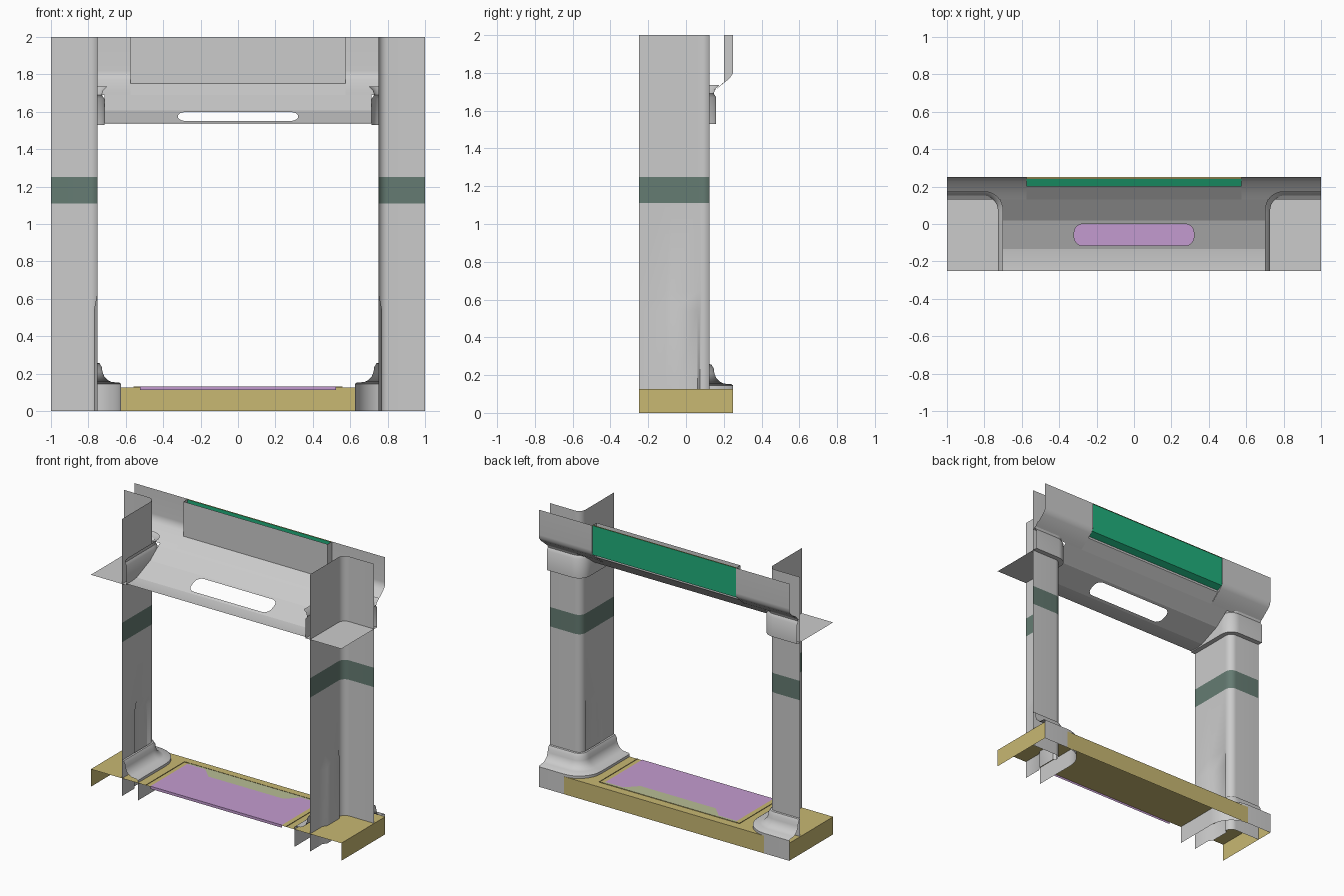
import bpy, bmesh
from math import sin, cos, pi

if "Cube" in bpy.data.objects:
    bpy.data.objects.remove(bpy.data.objects["Cube"])


def material(name, rgb):
    m = bpy.data.materials.new(name)
    m.diffuse_color = (*rgb, 1)
    m.use_nodes = True
    m.node_tree.nodes["Principled BSDF"].inputs["Base Color"].default_value = m.diffuse_color
    return m


YELLOW = material("sill_yellow", (0.58, 0.48, 0.17))
PURPLE = material("mat_purple", (0.55, 0.33, 0.63))
PALE = material("pale_green", (0.48, 0.51, 0.30))
STRIPE = material("stripe_green", (0.13, 0.20, 0.17))
GREEN = material("sign_green", (0.015, 0.434, 0.205))


def make(name, verts, faces, mat=None, mirror=False, angle=40):
    me = bpy.data.meshes.new(name)
    me.from_pydata(verts, [], faces)
    ob = bpy.data.objects.new(name, me)
    bpy.context.collection.objects.link(ob)
    if mat:
        me.materials.append(mat)
    if mirror:
        ob.modifiers.new("mirror", 'MIRROR').use_clip = False
    bpy.context.view_layer.objects.active = ob
    ob.select_set(True)
    bpy.ops.object.shade_smooth_by_angle(angle=angle * pi / 180)
    ob.select_set(False)
    return ob


def loft(name, rows, mat=None, mirror=False, tweak=None):
    """Open sheet through equally long rows of points."""
    n = len(rows[0])
    verts = [tweak(p) if tweak else p for r in rows for p in r]
    faces = [(i * n + j, i * n + j + 1, (i + 1) * n + j + 1, (i + 1) * n + j)
             for i in range(len(rows) - 1) for j in range(n - 1)]
    return make(name, verts, faces, mat, mirror)


def corner_path(off):
    """L-shaped pillar outline with a rounded corner, grown outward by off."""
    r = 0.05 + off
    pts = [(0.75 - off, y) for y in (-0.25, -0.11, -0.08, 0.06)]
    pts += [(0.80 - r * cos(a * pi / 16), 0.075 + r * sin(a * pi / 16)) for a in range(9)]
    return pts + [(1.0, 0.125 + off)]


def wrap(name, profile, mat=None, tweak=None):
    """Sweep an (offset, z) profile around the pillar corner, on both sides."""
    return loft(name, [[(x, y, z) for x, y in corner_path(o)] for o, z in profile],
                mat, True, tweak)


def strip(name, profile, x0, x1, mat=None, mirror=False):
    """Extrude a (y, z) profile along x."""
    return loft(name, [[(x, y, z) for x in (x0, x1)] for y, z in profile], mat, mirror)


# Pillars, with a shallow niche low on the inner wall, and a coloured band
def niche(p):
    x, y, z = p
    return (x + 0.02, y, z) if -0.09 < y < 0.07 and z < 0.55 and x < 0.76 else p


wrap("pillar_lower", [(0, 0), (0, 0.54), (0, 0.64), (0, 1.11)], tweak=niche)
wrap("pillar_band", [(0, 1.11), (0, 1.25)], STRIPE)
wrap("pillar_upper", [(0, 1.25), (0, 2)])

# Moulded footings
wrap("footing", [(0.125, 0), (0.125, 0.145), (0.115, 0.152), (0.075, 0.155), (0.055, 0.165),
                 (0.035, 0.185), (0.025, 0.21), (0.022, 0.235), (0.01, 0.255), (0, 0.258)])

# Capitals and their flat undersides
wrap("capital", [(0.035, 1.53), (0.035, 1.67), (0.022, 1.69), (0.03, 1.715), (0.05, 1.735)])
base = [(x, y, 1.53) for x, y in corner_path(0.035)] + [(1, -0.25, 1.53)]
make("capital_underside", base, [tuple(range(len(base)))], mirror=True)

# Sill: top sheet, back wall and end walls, open at the front
T = 0.127
make("sill_top", [(-1, -0.25, T), (1, -0.25, T), (1, 0.25, T), (-1, 0.25, T)],
     [(0, 1, 2, 3)], YELLOW)
strip("sill_back", [(0.25, 0), (0.25, T)], -0.8, 0.8, YELLOW)
make("sill_end", [(1, -0.25, 0), (1, 0.25, 0), (1, 0.25, T), (1, -0.25, T)],
     [(0, 1, 2, 3)], YELLOW, True)

# Floor panel with a notch at the back over a pale insert
P = 0.131
outline = [(-0.525, -0.25), (0.525, -0.25), (0.525, 0.17), (0.38, 0.17), (0.30, 0.09),
           (-0.30, 0.09), (-0.38, 0.17), (-0.525, 0.17)]
make("floor_panel", [(x, y, P) for x, y in outline], [tuple(range(8))], PURPLE)
strip("floor_panel_edge", [(-0.25, 0.112), (-0.25, P)], -0.525, 0.525, PURPLE)
make("floor_insert", [(-0.525, 0.08, 0.129), (0.525, 0.08, 0.129),
                      (0.525, 0.19, 0.129), (-0.525, 0.19, 0.129)], [(0, 1, 2, 3)], PALE)
for y in (0.19,):
    strip("floor_border", [(y, T), (y, P)], -0.56, 0.56, YELLOW)
make("floor_border_side", [(0.56, -0.25, T), (0.56, 0.19, T), (0.56, 0.19, P), (0.56, -0.25, P)],
     [(0, 1, 2, 3)], YELLOW, True)

# Lintel underside: front lip, slotted sloping panel, rising back
W = 0.715
strip("lintel_front", [(-0.25, 1.54), (-0.19, 1.537), (-0.135, 1.543)], -W, W)
strip("lintel_rise", [(0.02, 1.607), (0.07, 1.645), (0.13, 1.69)], -W, W)

bm = bmesh.new()


def loop(pts):
    vs = [bm.verts.new((x, y, 1.543 + (y + 0.135) * 0.064 / 0.155)) for x, y in pts]
    for a, b in zip(vs, vs[1:] + vs[:1]):
        bm.edges.new((a, b))


loop([(-W, -0.135), (W, -0.135), (W, 0.02), (-W, 0.02)])
slot = []
for q, (sx, sy) in enumerate([(1, 1), (-1, 1), (-1, -1), (1, -1)]):
    for k in range(6):
        a = (q + k / 5) * pi / 2
        slot.append((sx * 0.275 + 0.045 * cos(a), -0.058 + sy * 0.013 + 0.045 * sin(a)))
loop(slot)
bmesh.ops.triangle_fill(bm, use_beauty=True, use_dissolve=False, edges=bm.edges[:],
                        normal=(0, 0, 1))
me = bpy.data.meshes.new("lintel_slotted_panel")
bm.to_mesh(me)
bm.free()
bpy.context.collection.objects.link(bpy.data.objects.new("lintel_slotted_panel", me))

# Fascia: recessed centre, proud sides and the returns between them
C = 0.575
strip("fascia_centre", [(0.13, 1.69), (0.20, 1.75), (0.20, 2)], -C, C)
strip("fascia_side", [(0.13, 1.69), (0.165, 1.715), (0.23, 1.77), (0.248, 1.795), (0.25, 1.82),
                      (0.25, 2)], C, 1, mirror=True)
make("fascia_return", [(C, 0.13, 1.69), (C, 0.20, 1.75), (C, 0.20, 2), (C, 0.25, 2),
                       (C, 0.25, 1.80), (C, 0.23, 1.77)], [(0, 1, 5), (1, 2, 3, 4, 5)], mirror=True)

# Sign panel on the back of the fascia
strip("sign_panel", [(0.20, 1.765), (0.243, 1.785), (0.243, 2)], -C, C, GREEN)
strip("sign_top_trim", [(0.241, 2), (0.25, 2)], -C, C, YELLOW)
